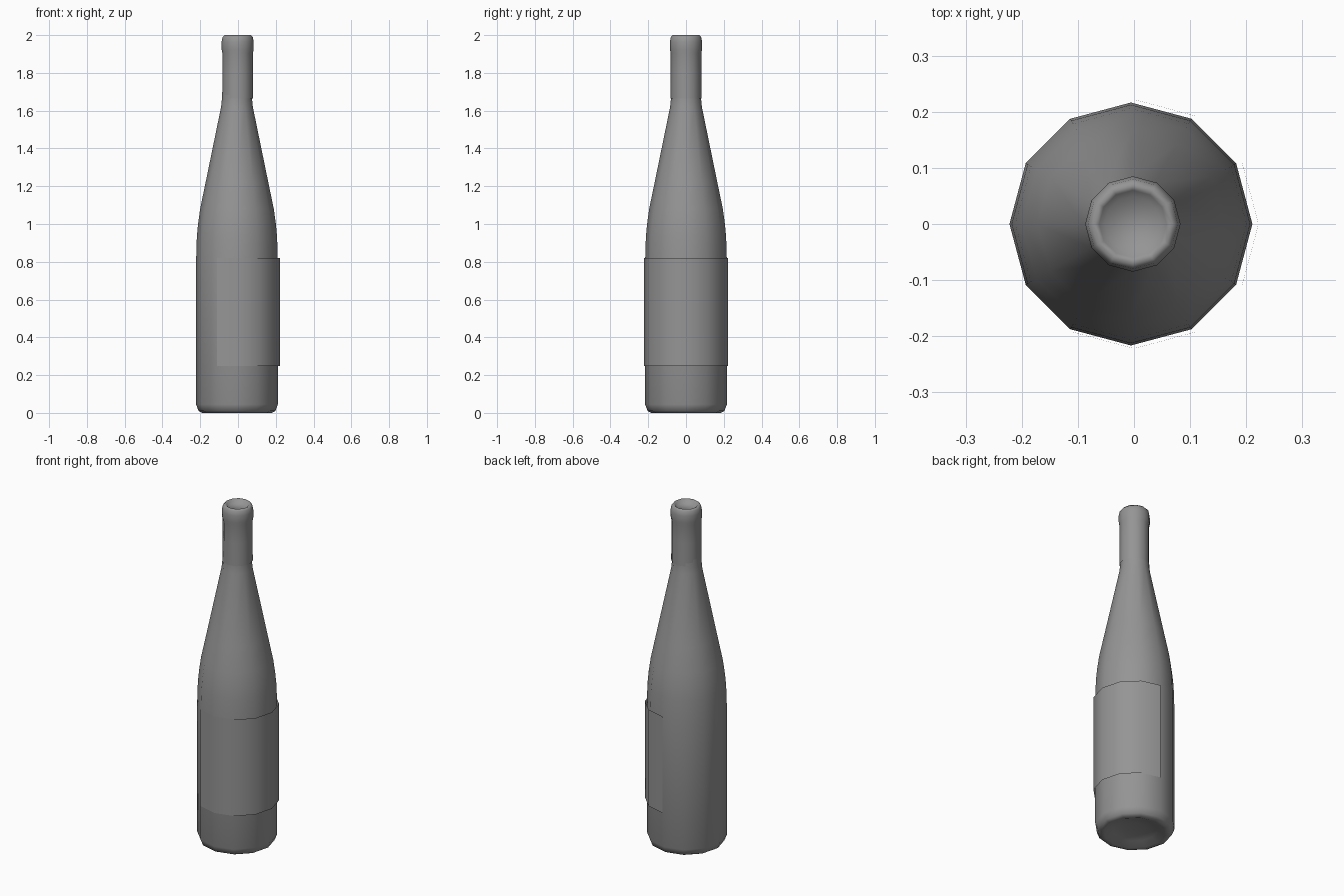
import bpy, bmesh
from math import cos, sin, radians

if "Cube" in bpy.data.objects:
    bpy.data.objects.remove(bpy.data.objects["Cube"])

SIDES = 12
FULL = [i * 360 / SIDES for i in range(SIDES)]

dark_grey = bpy.data.materials.new("dark_grey")
dark_grey.diffuse_color = (0.3, 0.3, 0.3, 1)
dark_grey.use_nodes = True
dark_grey.node_tree.nodes["Principled BSDF"].inputs["Base Color"].default_value = dark_grey.diffuse_color


def ring(bm, r, z, cx, degrees):
    return [bm.verts.new((cx + r * cos(radians(a)), r * sin(radians(a)), z)) for a in degrees]


def lathe(name, profile, cx, degrees=FULL, bottom=False, top=False):
    """Join stacked rings of (radius, height) into one smooth surface."""
    bm = bmesh.new()
    rings = [ring(bm, r, z, cx, degrees) for r, z in profile]
    n = len(degrees)
    closed = degrees is FULL
    for low, high in zip(rings, rings[1:]):
        for i in range(n if closed else n - 1):
            j = (i + 1) % n
            bm.faces.new((low[i], low[j], high[j], high[i]))
    if bottom:
        bm.faces.new(rings[0][::-1])
    if top:
        bm.faces.new(rings[-1])
    for f in bm.faces:
        f.smooth = True
    mesh = bpy.data.meshes.new(name)
    bm.to_mesh(mesh)
    bm.free()
    mesh.materials.append(dark_grey)
    obj = bpy.data.objects.new(name, mesh)
    bpy.context.collection.objects.link(obj)
    return obj


# Bottle: softly hollowed base, body, shoulder and neck
lathe("bottle", [
    (0.06, 0.03), (0.12, 0.02), (0.165, 0.002), (0.183, 0.0), (0.203, 0.01),
    (0.2165, 0.045), (0.2165, 0.80), (0.2125, 0.93), (0.206, 1.0), (0.195, 1.08),
    (0.166, 1.22), (0.084, 1.62), (0.080, 1.66), (0.078, 1.70),
], -0.0055, bottom=True)

# Foil sleeve: covers the neck and lip, with a shallow dished mouth
lathe("neck_foil", [
    (0.0815, 1.665), (0.081, 1.80), (0.081, 1.905), (0.085, 1.925), (0.085, 1.965),
    (0.080, 1.99), (0.070, 2.0), (0.060, 1.994), (0.050, 1.98),
], -0.002, top=True)

# Label: thin open sheet wrapped part of the way round
lathe("label", [(0.222, 0.247), (0.2218, 0.82)], 0.0, range(-120, 91, 30))
